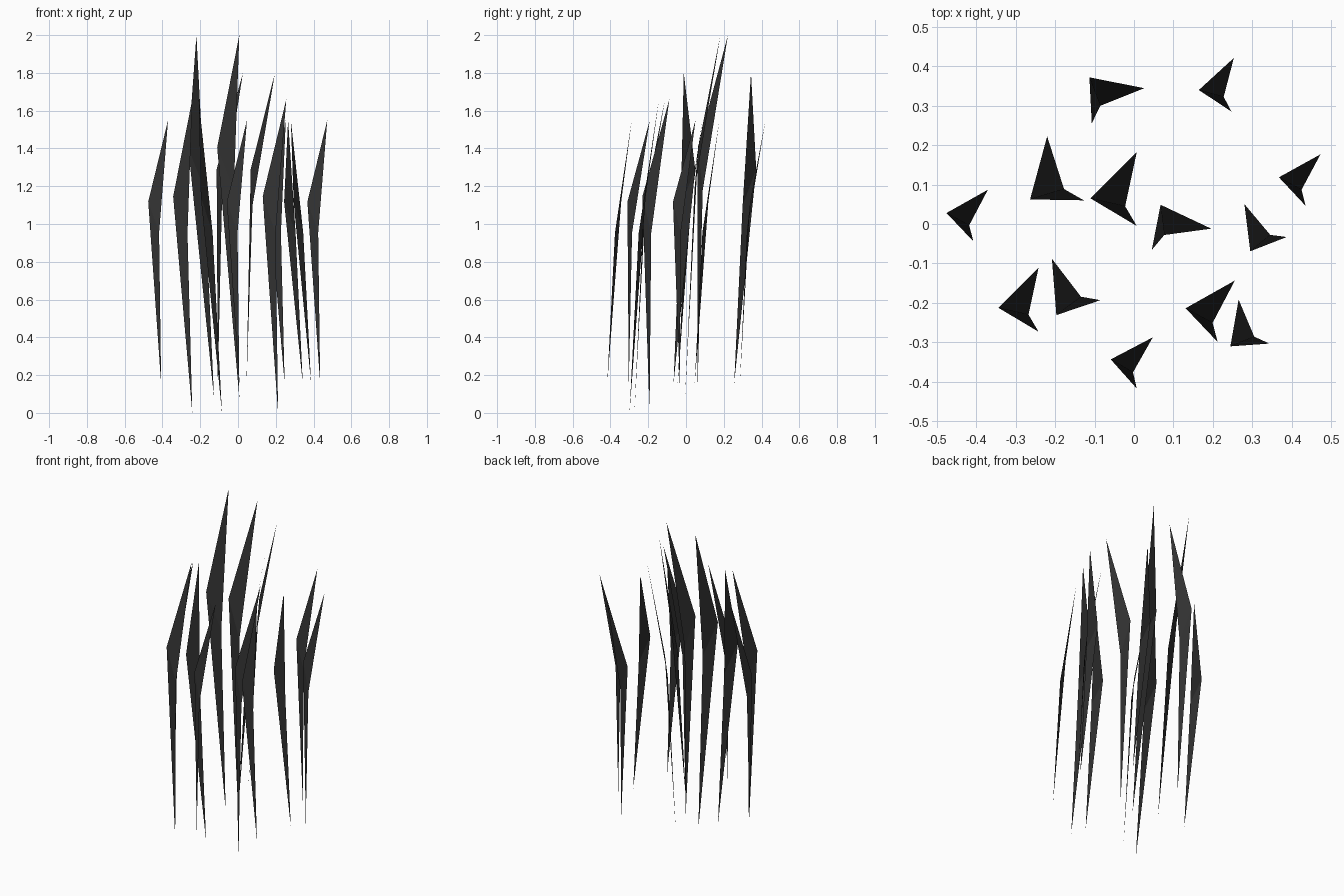
import bpy, math
from mathutils import Matrix, Vector

# Shared dark material
dark = bpy.data.materials.new("dark_blade")
dark.diffuse_color = (0.03, 0.03, 0.03, 1)

# Unit blade: base, outer shoulder, inner notch, tip (height 1, leaning to +y)
BLADE = [(0, 0, 0), (-0.061, 0.0364, 0.69), (-0.0153, 0.026, 0.573), (0, 0.0974, 1)]
FACES = [(0, 2, 1), (1, 2, 3)]
mesh = bpy.data.meshes.new("blade")
mesh.from_pydata(BLADE, [], FACES)
mesh.materials.append(dark)


def blades(name, z_base, z_tip, spots):
    """One blade per (base x, base y, tip x, tip y)."""
    h = z_tip - z_base
    for i, (bx, by, tx, ty) in enumerate(spots):
        ob = bpy.data.objects.new(f"{name}_{i + 1}", mesh)
        bpy.context.collection.objects.link(ob)
        turn = math.atan2(ty - by, tx - bx) - math.pi / 2
        ob.matrix_world = (Matrix.Translation(Vector((bx, by, z_base)))
                           @ Matrix.Rotation(turn, 4, 'Z') @ Matrix.Scale(h, 4))


# Tallest pair in the middle
blades("tall_blade", 0.08, 2.0, [(-0.127, 0.06, -0.22, 0.222),
                                 (0.007, -0.005, 0.007, 0.182)])
# Upper-medium pair
blades("upper_blade", 0.155, 1.8, [(-0.107, 0.255, 0.026, 0.344),
                                   (0.045, -0.066, 0.198, -0.011)])
# Medium blades touching the ground
blades("ground_blade", 0.0, 1.66, [(-0.242, -0.273, -0.242, -0.111),
                                   (-0.085, -0.193, -0.207, -0.089),
                                   (0.212, -0.299, 0.256, -0.142)])
# Short outer blades
blades("short_blade", 0.155, 1.55, [(0.247, 0.285, 0.253, 0.421),
                                    (-0.407, -0.044, -0.37, 0.088),
                                    (0.435, 0.046, 0.473, 0.178),
                                    (0.387, -0.033, 0.279, 0.051),
                                    (0.343, -0.303, 0.264, -0.19),
                                    (0.007, -0.417, 0.048, -0.286)])
